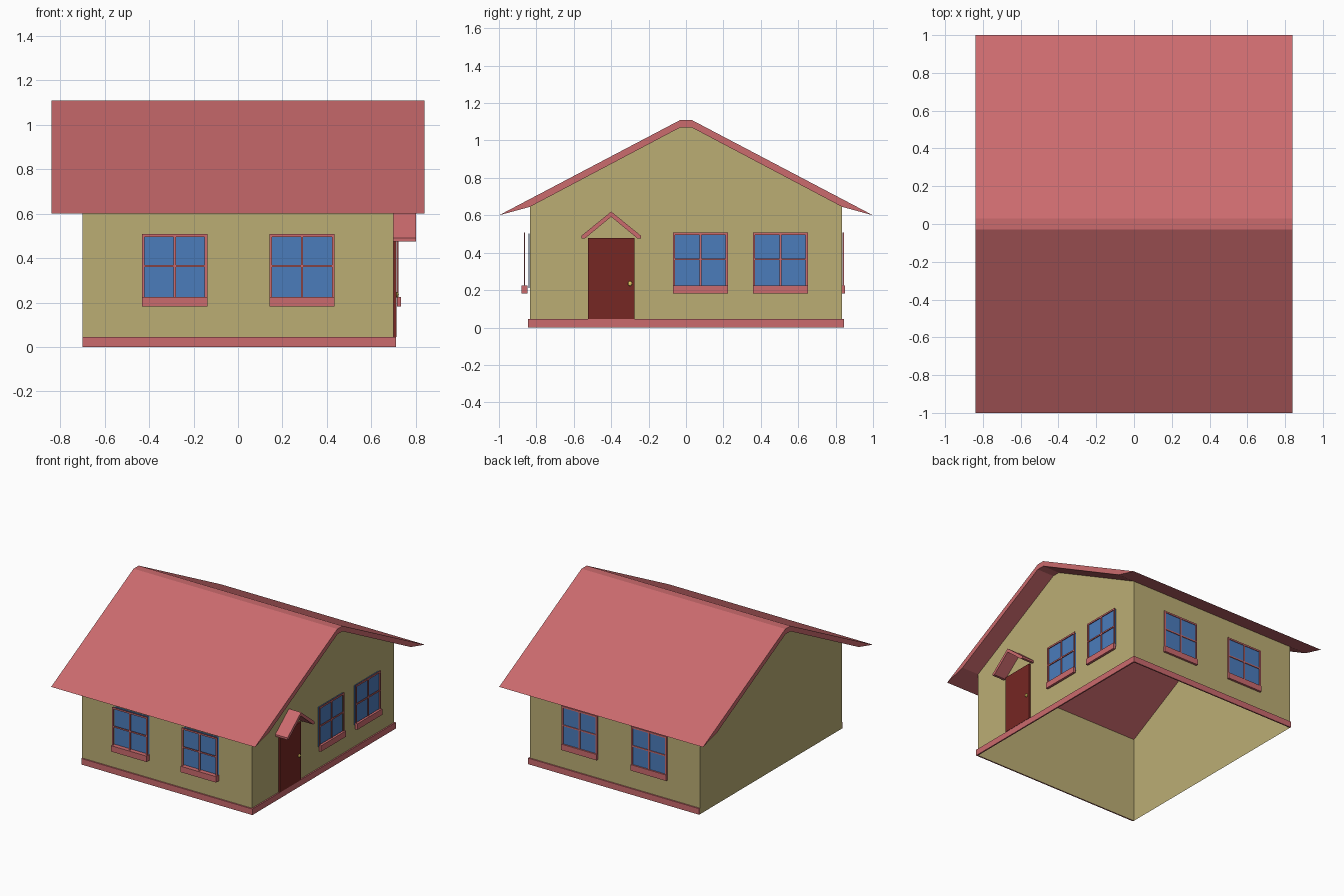
import bpy, bmesh
from math import radians
from mathutils import Matrix, Vector

if "Cube" in bpy.data.objects:
    bpy.data.objects.remove(bpy.data.objects["Cube"])


def material(name, rgb):
    m = bpy.data.materials.new(name)
    m.diffuse_color = (*rgb, 1)
    m.use_nodes = True
    m.node_tree.nodes["Principled BSDF"].inputs["Base Color"].default_value = m.diffuse_color
    return m


WALL = material("wall_paint", (0.50, 0.42, 0.175))
ROOF = material("roof_red", (0.60, 0.145, 0.155))
GLASS = material("window_glass", (0.07, 0.20, 0.50))
DOOR = material("door_red", (0.18, 0.020, 0.017))
BRASS = material("brass", (0.80, 0.60, 0.13))


def finish(name, bm, mat, matrix=Matrix()):
    bmesh.ops.recalc_face_normals(bm, faces=bm.faces)
    me = bpy.data.meshes.new(name)
    bm.to_mesh(me)
    bm.free()
    me.materials.append(mat)
    ob = bpy.data.objects.new(name, me)
    ob.matrix_world = matrix
    bpy.context.collection.objects.link(ob)
    return ob


def boxes(name, ranges, mat, matrix=Matrix()):
    """One object made of boxes given as (x0, x1, y0, y1, z0, z1)."""
    bm = bmesh.new()
    for x0, x1, y0, y1, z0, z1 in ranges:
        centre = Vector((x0 + x1, y0 + y1, z0 + z1)) / 2
        bmesh.ops.create_cube(bm, size=1, matrix=Matrix.Translation(centre)
                              @ Matrix.Diagonal((x1 - x0, y1 - y0, z1 - z0, 1)))
    return finish(name, bm, mat)if matrix == Matrix() else finish(name, bm, mat, matrix)


def prism(name, points, offset, mat):
    """Extrude a closed outline along an offset."""
    bm = bmesh.new()
    face = bm.faces.new([bm.verts.new(p) for p in points])
    new = bmesh.ops.extrude_face_region(bm, geom=[face], use_keep_orig=True)["geom"]
    bmesh.ops.translate(bm, vec=offset, verts=[g for g in new if isinstance(g, bmesh.types.BMVert)])
    return finish(name, bm, mat)


def mirrored(half, centre=0):
    """Complete a half outline (y, z) by mirroring it about y = centre."""
    return half + [(2 * centre - y, z) for y, z in reversed(half)]


W, D = 0.70, 0.835  # wall half width and half depth

# Walls: hollow shell, open underneath and under the roof
outline = mirrored([(-D, 0), (-D, 0.645), (-0.03, 1.07)])
bm = bmesh.new()
left, right = ([bm.verts.new((x, y, z)) for y, z in outline] for x in (-W, W))
bm.faces.new(left)
bm.faces.new(right)
for a, b in ((0, 1), (4, 5)):
    bm.faces.new((left[a], left[b], right[b], right[a]))
finish("walls", bm, WALL)

# Main roof: folded slab with a flat ridge and tapering eaves
top = mirrored([(-1, 0.6), (-0.03, 1.11)])
under = mirrored([(-D, 0.645), (-0.03, 1.07)])
prism("roof", [(-0.84, y, z) for y, z in top + under[::-1]], (1.68, 0, 0), ROOF)

# Base trim on front, right and back
T = 0.01
prism("base_trim", [(-W, -D - T, 0), (W + T, -D - T, 0), (W + T, D + T, 0), (-W, D + T, 0),
                    (-W, D, 0), (W, D, 0), (W, -D, 0), (-W, -D, 0)], (0, 0, 0.045), ROOF)

# Door with knob
boxes("door", [(W, W + 0.012, -0.525, -0.275, 0.045, 0.478)], DOOR)
bm = bmesh.new()
bmesh.ops.create_uvsphere(bm, u_segments=10, v_segments=6, radius=0.013)
finish("door_knob", bm, BRASS, Matrix.Translation((W + 0.016, -0.299, 0.235))
       @ Matrix.Diagonal((0.6, 0.9, 1, 1)))

# Small gabled canopy over the door
C = -0.4
canopy = [(-0.56, 0.49), (C, 0.62), (-0.24, 0.49), (-0.24, 0.475),
          (-0.258, 0.475), (C, 0.592), (-0.542, 0.475), (-0.56, 0.475)]
prism("door_canopy", [(W - 0.005, y, z) for y, z in canopy], (0.105, 0, 0), ROOF)


def window(name, side, turn, wall, u, glass, frame, sill):
    """Window centred at u along a wall; depths are measured outward from it."""
    m = Matrix.Rotation(radians(turn), 4, 'Z') @ Matrix.Translation((u, -wall, 0))
    h, b, z0, z1 = 0.147, 0.012, 0.21, 0.508
    f0, f1 = -frame[1], -frame[0]
    boxes(f"{side}_{name}_glass", [(-h + 0.004, h - 0.004, -glass, -glass + 0.004, z0, z1 - 0.004)], GLASS, m)
    boxes(f"{side}_{name}_frame", [
        (-h, -h + b, f0, f1, z0, z1), (h - b, h, f0, f1, z0, z1),
        (-h + b, h - b, f0, f1, z1 - b, z1), (-h + b, h - b, f0, f1, z0, z0 + b),
        (-0.005, 0.005, f0, f1, z0 + b, z1 - b),
        (-h + b, -0.005, f0, f1, 0.36, 0.37), (0.005, h - b, f0, f1, 0.36, 0.37)], ROOF, m)
    boxes(f"{side}_{name}_sill", [(-h, h, -sill[1], -sill[0], 0.182, 0.226)], ROOF, m)


# Windows: a pair on the front, right and back walls
for side, turn, wall, places, glass, frame, sill in (
        ("front", 0, D, (-0.285, 0.288), 0.006, (0.026, 0.032), (0.012, 0.045)),
        ("right", 90, W, (0.077, 0.505), 0.008, (0.016, 0.022), (0.015, 0.033)),
        ("back", 180, D, (-0.288, 0.285), 0.005, (0.002, 0.010), (0.0, 0.016))):
    for i, u in enumerate(places, 1):
        window(f"window_{i}", side, turn, wall, u, glass, frame, sill)
